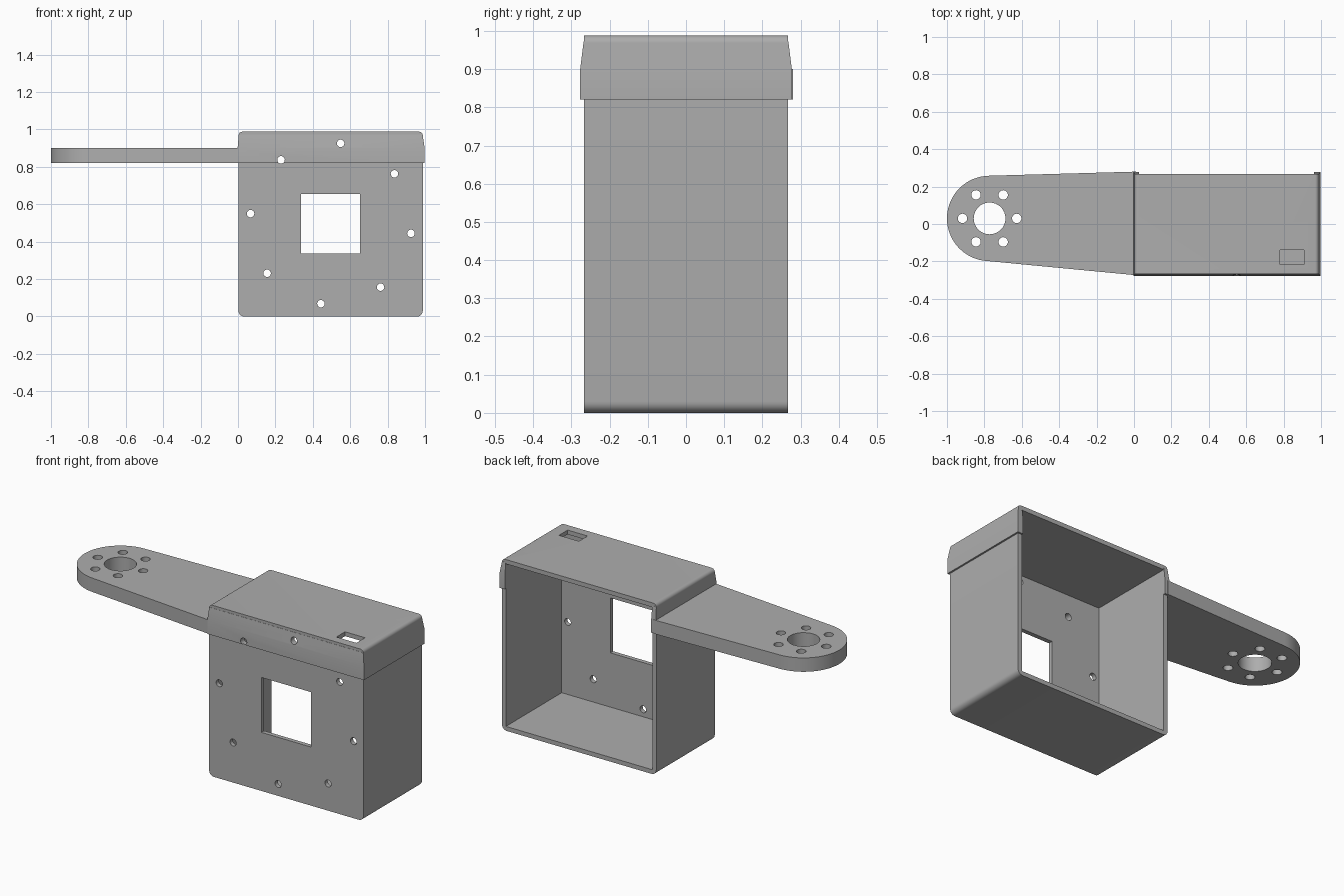
import bpy
import bmesh
from math import cos, sin, radians

cube = bpy.data.objects.get("Cube")
if cube:
    bpy.data.objects.remove(cube, do_unlink=True)

grey = bpy.data.materials.new("plain grey")
grey.use_nodes = True
colour = (0.42, 0.42, 0.42, 1)
grey.diffuse_color = colour
grey.node_tree.nodes["Principled BSDF"].inputs["Base Color"].default_value = colour


def loft(name, rings):
    """Closed solid through rings of equal point count."""
    bm = bmesh.new()
    loops = [[bm.verts.new(p) for p in ring] for ring in rings]
    n = len(loops[0])
    for a, b in zip(loops, loops[1:]):
        for i in range(n):
            j = (i + 1) % n
            bm.faces.new((a[i], a[j], b[j], b[i]))
    bm.faces.new(loops[0][::-1])
    bm.faces.new(loops[-1])
    bmesh.ops.recalc_face_normals(bm, faces=bm.faces)
    mesh = bpy.data.meshes.new(name)
    bm.to_mesh(mesh)
    bm.free()
    mesh.materials.append(grey)
    obj = bpy.data.objects.new(name, mesh)
    bpy.context.collection.objects.link(obj)
    return obj


def rect(x0, x1, y0, y1, z):
    return [(x0, y0, z), (x1, y0, z), (x1, y1, z), (x0, y1, z)]


def block(name, x0, x1, y0, y1, z0, z1):
    return loft(name, [rect(x0, x1, y0, y1, z) for z in (z0, z1)])


def arc(cx, cy, r, start, end, steps):
    angles = [radians(start + (end - start) * i / steps) for i in range(steps + 1)]
    return [(cx + r * cos(a), cy + r * sin(a)) for a in angles]


def drill_z(x, y, r, z0, z1):
    circle = arc(x, y, r, 0, 360, 32)[:-1]
    return loft("drill", [[(px, py, z) for px, py in circle] for z in (z0, z1)])


def drill_y(x, z, r, y0, y1):
    circle = arc(x, z, r, 0, 360, 24)[:-1]
    return loft("drill", [[(px, y, pz) for px, pz in circle] for y in (y0, y1)])


def combine(target, tool, operation="DIFFERENCE"):
    bpy.context.view_layer.objects.active = target
    mod = target.modifiers.new("cut", "BOOLEAN")
    mod.operation = operation
    mod.solver = "EXACT"
    mod.object = tool
    bpy.ops.object.modifier_apply(modifier=mod.name)
    bpy.data.objects.remove(tool, do_unlink=True)


def smooth(obj):
    bpy.ops.object.select_all(action="DESELECT")
    obj.select_set(True)
    bpy.context.view_layer.objects.active = obj
    bpy.ops.object.shade_smooth_by_angle(angle=radians(30))


# Housing: rounded box, open at the back
left, right, depth, top = 0.003, 0.988, 0.267, 0.988
profile = []
for cx, cz, r, start in ((right - 0.03, 0.03, 0.03, 270), (right - 0.02, top - 0.02, 0.02, 0),
                         (left + 0.02, top - 0.02, 0.02, 90), (left + 0.03, 0.03, 0.03, 180)):
    profile += arc(cx, cz, r, start, start + 90, 6)
housing = loft("housing", [[(x, y, z) for x, z in profile] for y in (-depth, depth)])

# Collar band that tapers up to the top edge
collar = loft("collar", [rect(-0.002, 0.998, -0.277, 0.277, 0.82),
                         rect(-0.002, 0.998, -0.277, 0.277, 0.9),
                         rect(left + 0.001, right - 0.001, -0.268, 0.268, 0.972)])
combine(housing, collar, "UNION")

# Cavity, rear clearance, front window and top slot
combine(housing, block("cavity", 0.028, 0.963, -0.242, 0.5, 0.025, 0.963))
combine(housing, block("rear_clearance", 0.028, 0.963, depth, 0.5, 0.9, 1.1))
combine(housing, block("window", 0.337, 0.652, -0.4, -0.1, 0.338, 0.655))
combine(housing, block("slot", 0.78, 0.908, -0.217, -0.138, 0.9, 1.1))

# Ring of screw holes in the front plate
for x, z in arc(0.496, 0.497, 0.432, 83, 398, 7):
    combine(housing, drill_y(x, z, 0.02, -0.4, -0.2))
smooth(housing)

# Side arm with a round end
hub_x, hub_y = -0.772, 0.03
outline = [(0.012, 0.28), *arc(hub_x, hub_y, 0.228, 91.6, 264.6, 40), (0.012, -0.274)]
arm = loft("side_arm", [[(x, y, z) for x, y in outline] for z in (0.82, 0.9)])
combine(arm, drill_z(hub_x, hub_y, 0.085, 0.7, 1))
for x, y in arc(hub_x, hub_y, 0.145, 0, 300, 5):
    combine(arm, drill_z(x, y, 0.025, 0.7, 1))
smooth(arm)
